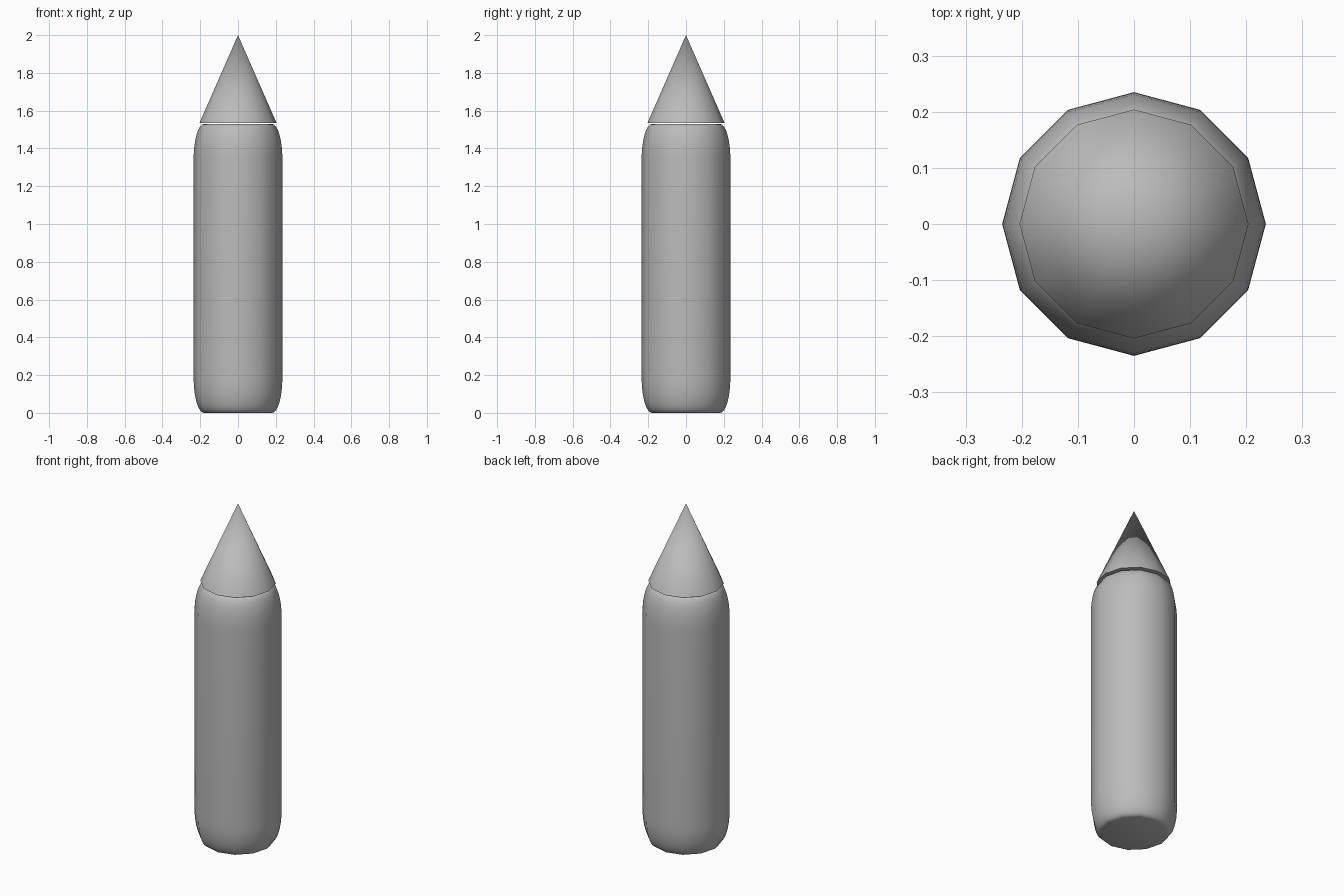
import bpy
import bmesh
from math import sin, cos, pi, radians

cube = bpy.data.objects.get("Cube")
if cube:
    bpy.data.objects.remove(cube, do_unlink=True)

SIDES = 12

grey = bpy.data.materials.new("plain grey")
grey.use_nodes = True
color = (0.5, 0.5, 0.5, 1)
grey.diffuse_color = color
grey.node_tree.nodes["Principled BSDF"].inputs["Base Color"].default_value = color


def lathe(name, profile):
    """Turn a (radius, height) profile, listed bottom to top, into a closed solid."""
    bm = bmesh.new()
    rings = []
    for r, z in profile:
        if r == 0:
            rings.append([bm.verts.new((0, 0, z))])
        else:
            rings.append([bm.verts.new((r * cos(2 * pi * i / SIDES), r * sin(2 * pi * i / SIDES), z))
                          for i in range(SIDES)])
    for low, high in zip(rings, rings[1:]):
        for i in range(SIDES):
            j = (i + 1) % SIDES
            top = [high[0]] if len(high) == 1 else [high[j], high[i]]
            bm.faces.new([low[i], low[j]] + top)
    for ring in (rings[0], rings[-1]):
        if len(ring) > 1:
            bm.faces.new(ring)
    bmesh.ops.recalc_face_normals(bm, faces=bm.faces)
    mesh = bpy.data.meshes.new(name)
    bm.to_mesh(mesh)
    bm.free()
    mesh.materials.append(grey)
    obj = bpy.data.objects.new(name, mesh)
    bpy.context.collection.objects.link(obj)
    bpy.ops.object.select_all(action='DESELECT')
    obj.select_set(True)
    bpy.context.view_layer.objects.active = obj
    bpy.ops.object.shade_smooth_by_angle(angle=radians(31))
    return obj


# Body: straight tube with tall elliptical rounding at both ends
radius, height, inset, rise, steps = 0.235, 1.53, 0.055, 0.185, 8
arc = [(radius - inset * (1 - cos(a)), rise * sin(a))
       for a in (pi / 2 * k / steps for k in range(steps + 1))]
bottom = [(r, rise - h) for r, h in reversed(arc)]
top = [(r, height - rise + h) for r, h in arc]
lathe("body", bottom + top)

# Pointed tip, slightly wider than the flat top of the body
lathe("pointed_tip", [(0.204, 1.535), (0, 2.0)])
